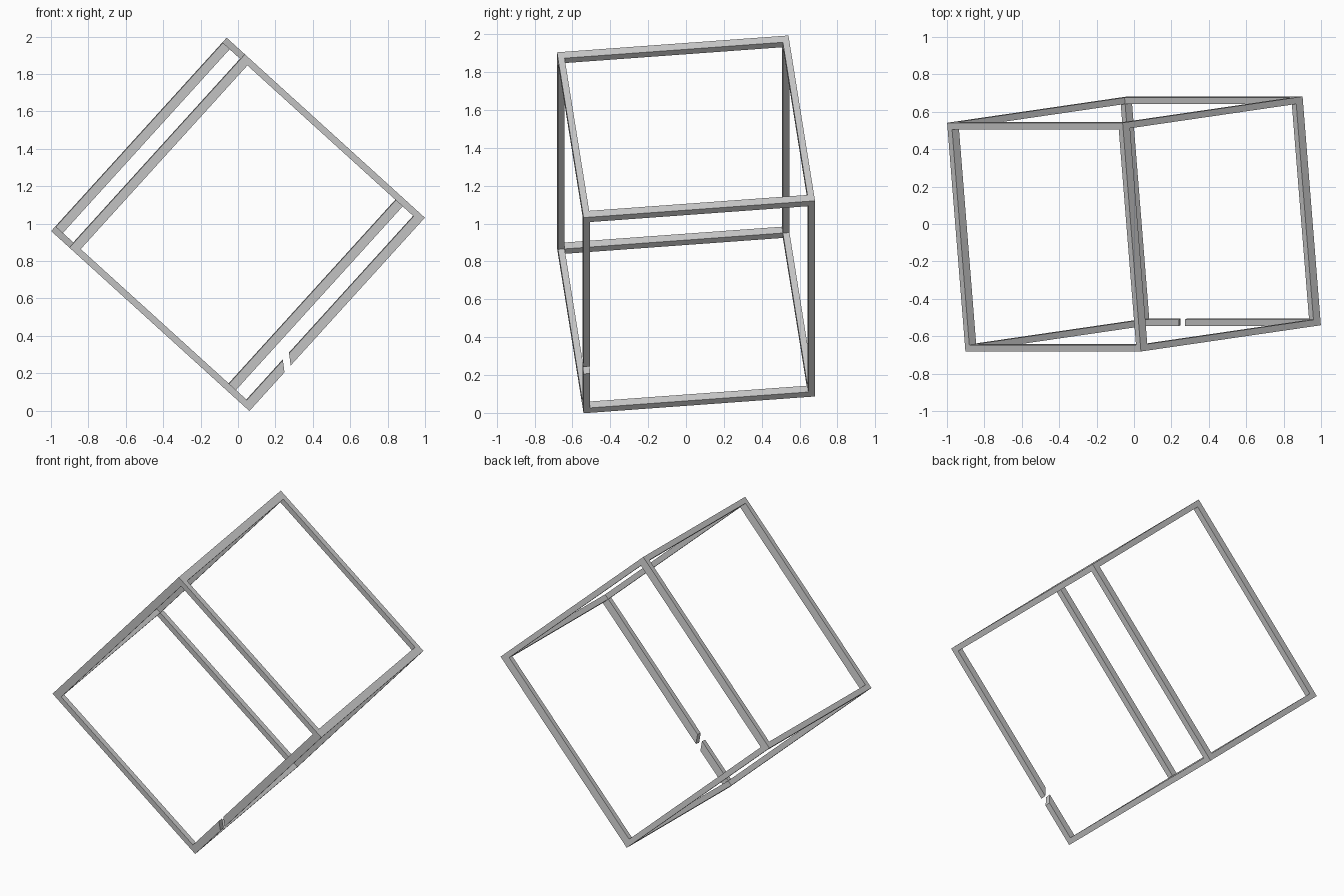
import bpy
import bmesh
from itertools import product
from mathutils import Matrix, Vector

cube = bpy.data.objects.get("Cube")
if cube:
    bpy.data.objects.remove(cube, do_unlink=True)

# One plain grey for the whole frame
grey = bpy.data.materials.new("frame_grey")
grey.use_nodes = True
colour = (0.6, 0.6, 0.6, 1)
grey.diffuse_color = colour
grey.node_tree.nodes["Principled BSDF"].inputs["Base Color"].default_value = colour

# Tilted box frame: three perpendicular directions, lengths and bar widths
rise = Vector((0.935, 0, 1.03)).normalized()
fall = Vector((0.96, 0.14, -0.87))
fall = (fall - rise * fall.dot(rise)).normalized()
depth = rise.cross(fall)
axes = Matrix((rise, fall, depth)).transposed()
place = Matrix.Translation((0, 0, 0.996)) @ axes.to_4x4()
length = Vector((1.396, 1.307, 1.23))
width = Vector((0.035, 0.05, 0.035))


def bar(name, axis, sides, cuts=()):
    """Box bar along one axis, at the frame edge given by two signs.
    Each cut is (point, normal); material on the normal's side is removed."""
    size, centre = width.copy(), Vector((0, 0, 0))
    # Rising bars run the full length; the others butt against them
    size[axis] = length[axis] - (0 if axis == 0 else 2 * width[axis])
    for other, sign in zip([a for a in range(3) if a != axis], sides):
        centre[other] = sign * (length[other] - width[other]) / 2
    bm = bmesh.new()
    bmesh.ops.create_cube(bm, size=1)
    bm.transform(place @ Matrix.Translation(centre) @ Matrix.Diagonal((*size, 1)))
    for point, normal in cuts:
        bmesh.ops.bisect_plane(bm, geom=bm.verts[:] + bm.edges[:] + bm.faces[:],
                               plane_co=point, plane_no=normal, clear_outer=True)
        bmesh.ops.holes_fill(bm, edges=[e for e in bm.edges if e.is_boundary])
    bmesh.ops.recalc_face_normals(bm, faces=bm.faces[:])
    mesh = bpy.data.meshes.new(name)
    bm.to_mesh(mesh)
    bm.free()
    mesh.materials.append(grey)
    obj = bpy.data.objects.new(name, mesh)
    bpy.context.collection.objects.link(obj)


# Twelve edges; the lowest rising bar is split by a narrow slanted gap
names = ("rising_bar", "falling_bar", "depth_bar")
gap_normal = Vector((0.99, 0, 0.13))
for axis, sides in product(range(3), product((-1, 1), repeat=2)):
    if axis == 0 and sides == (1, -1):
        bar("split_bar_lower", axis, sides, [(Vector((0.244, 0, 0.24)), gap_normal)])
        bar("split_bar_upper", axis, sides, [(Vector((0.276, 0, 0.283)), -gap_normal)])
    else:
        bar(names[axis], axis, sides)
